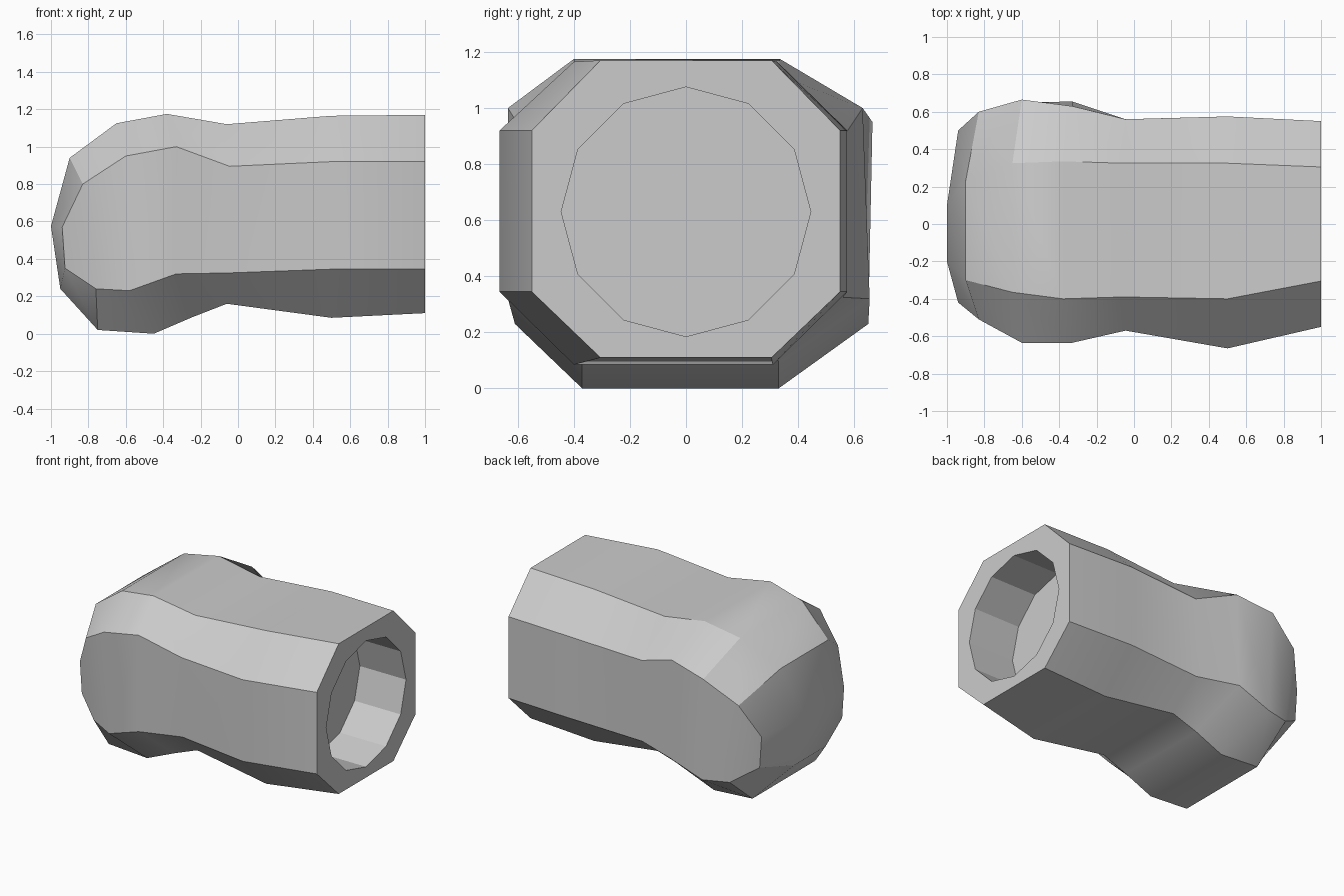
import bpy
import bmesh
from math import cos, sin, pi, radians

cube = bpy.data.objects.get("Cube")
if cube:
    bpy.data.objects.remove(cube, do_unlink=True)

# Material
grey = bpy.data.materials.new("plain grey")
grey.use_nodes = True
colour = (0.6, 0.6, 0.6, 1)
grey.diffuse_color = colour
grey.node_tree.nodes["Principled BSDF"].inputs["Base Color"].default_value = colour

# Outer outline, from the open end over the top, round the closed end and back
# underneath: (x, z, front depth, back depth)
OUTER = [
    (1, 1.17, .305, .305), (.5, 1.165, .4, .325), (-.06, 1.12, .39, .325),
    (-.38, 1.175, .4, .335), (-.65, 1.125, .365, .325), (-.9, .94, .3, .23),
    (-1, .575, .2, .1), (-.95, .24, .2, .15), (-.75, .02, .37, .33),
    (-.45, 0, .37, .33), (-.24, .09, .37, .33), (-.06, .16, .37, .32),
    (.5, .085, .4, .31), (1, .11, .305, .305),
]

# Side panel outline, in the same order
SIDE = [
    (1, .92, .55, .55), (.5, .92, .665, .575), (-.045, .895, .57, .56),
    (-.33, 1, .635, .63), (-.6, .95, .635, .665), (-.83, .8, .51, .6),
    (-.94, .57, .42, .5), (-.925, .35, .42, .5), (-.76, .24, .52, .6),
    (-.58, .23, .61, .65), (-.33, .32, .635, .655), (-.05, .325, .55, .56),
    (.5, .345, .665, .575), (1, .345, .55, .55),
]

bm = bmesh.new()


def line(outline, back):
    """Make the vertices of an outline on the front or the back."""
    return [bm.verts.new((x, yb if back else -yf, z)) for x, z, yf, yb in outline]


def strip(a, b):
    """Join two lines of vertices with quads."""
    for i in range(len(a) - 1):
        bm.faces.new((a[i], a[i + 1], b[i + 1], b[i]))


# Belt over the top, closed end and bottom, with bevels and side panels
lines = [line(SIDE, False), line(OUTER, False), line(OUTER, True), line(SIDE, True)]
for a, b in zip(lines, lines[1:]):
    strip(a, b)
half = len(SIDE) // 2
for side in (lines[0], lines[3]):
    strip(side[:half], side[:half - 1:-1])

# Round socket sunk into the open end
SIDES, RADIUS, DEPTH = 12, .445, .36


def circle(x):
    return [bm.verts.new((x, RADIUS * sin(2 * pi * k / SIDES),
                          .63 + RADIUS * cos(2 * pi * k / SIDES)))
            for k in range(SIDES)]


rim, floor = circle(1), circle(1 - DEPTH)
strip(rim + rim[:1], floor + floor[:1])
bm.faces.new(floor)

# Flat end face between the body and the socket
end_edges = [e for e in bm.edges if e.is_boundary]
bmesh.ops.triangle_fill(bm, edges=end_edges, use_beauty=True)
bmesh.ops.recalc_face_normals(bm, faces=bm.faces)

mesh = bpy.data.meshes.new("socket_body")
bm.to_mesh(mesh)
bm.free()
mesh.materials.append(grey)
body = bpy.data.objects.new("socket_body", mesh)
bpy.context.collection.objects.link(body)

# Smooth shading with crisp bevels
bpy.ops.object.select_all(action='DESELECT')
body.select_set(True)
bpy.context.view_layer.objects.active = body
bpy.ops.object.shade_smooth_by_angle(angle=radians(29))
